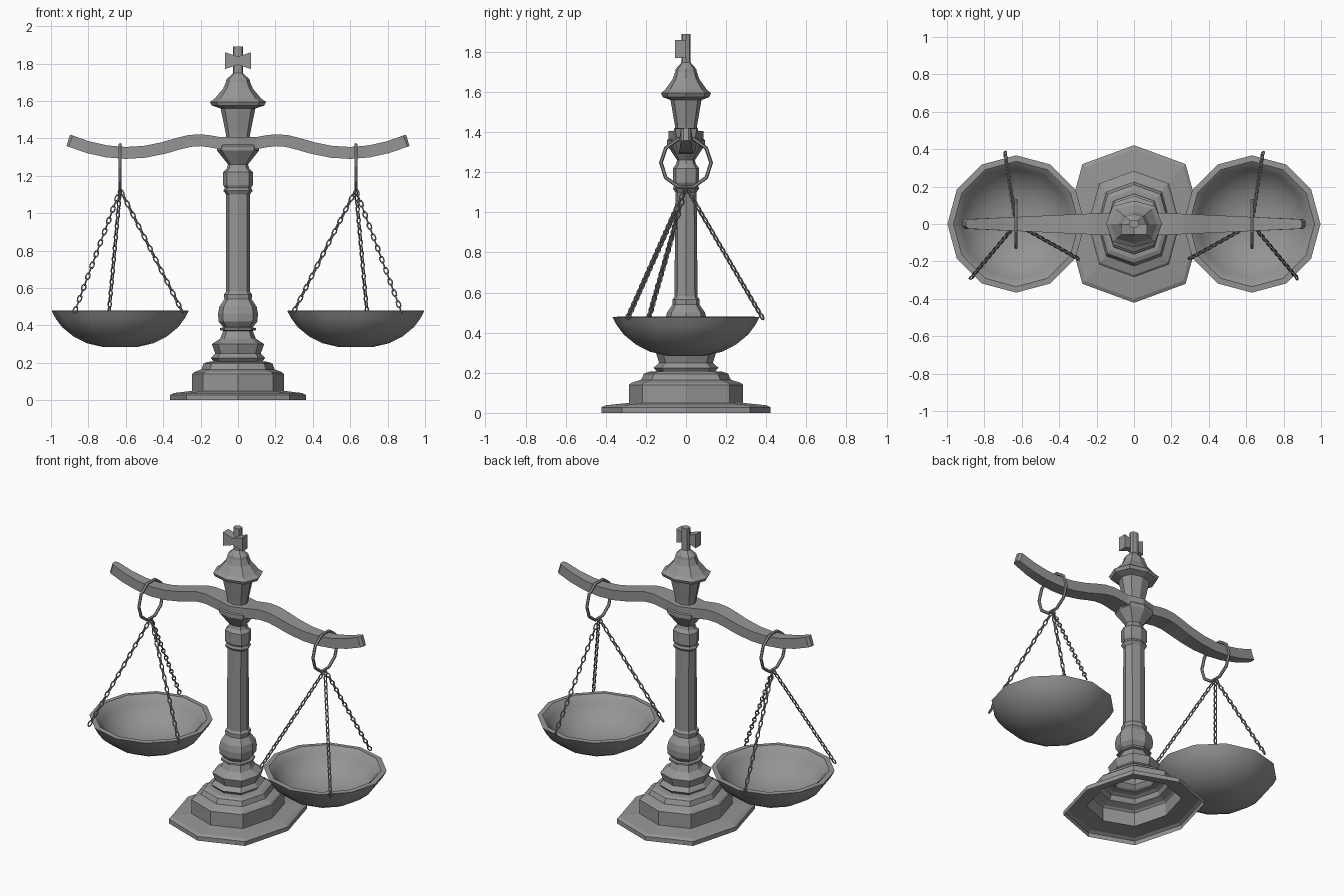
import bpy, bmesh, math
from mathutils import Vector, Matrix

old = bpy.data.objects.get("Cube")
if old:
    bpy.data.objects.remove(old, do_unlink=True)

metal = bpy.data.materials.new("grey_metal")
metal.use_nodes = True
metal.diffuse_color = (0.3, 0.3, 0.3, 1)
metal.node_tree.nodes["Principled BSDF"].inputs["Base Color"].default_value = (0.3, 0.3, 0.3, 1)


def finish(name, bm, smooth=None):
    bmesh.ops.recalc_face_normals(bm, faces=bm.faces)
    mesh = bpy.data.meshes.new(name)
    bm.to_mesh(mesh)
    bm.free()
    mesh.materials.append(metal)
    obj = bpy.data.objects.new(name, mesh)
    bpy.context.collection.objects.link(obj)
    if smooth:
        bpy.ops.object.select_all(action='DESELECT')
        obj.select_set(True)
        bpy.context.view_layer.objects.active = obj
        bpy.ops.object.shade_smooth_by_angle(angle=math.radians(smooth))
    return obj


def loft(name, sections, cap_start=True, cap_end=True, smooth=None):
    """Skin a row of closed cross-sections."""
    bm = bmesh.new()
    rows = [[bm.verts.new(p) for p in s] for s in sections]
    for a, b in zip(rows, rows[1:]):
        n = len(a)
        for i in range(n):
            j = (i + 1) % n
            bm.faces.new((a[i], a[j], b[j], b[i]))
    if cap_start:
        bm.faces.new(rows[0])
    if cap_end:
        bm.faces.new(rows[-1])
    return finish(name, bm, smooth)


def octagon(r, z):
    # Deeper than wide at the foot, shallower towards the top
    ry = r * max(0.83, 1.16 - 0.6 * max(0, z - 0.15))
    k, m = 0.76 * r, 0.76 * ry
    return [(r, 0, z), (k, m, z), (0, ry, z), (-k, m, z),
            (-r, 0, z), (-k, -m, z), (0, -ry, z), (k, -m, z)]


def pillar(name, profile, **caps):
    return loft(name, [octagon(r, z) for r, z in profile], **caps)


# Hollow stepped foot
pillar("base", [(.363, 0), (.363, .028), (.345, .038), (.245, .05), (.245, .14),
                (.235, .15), (.195, .165), (.185, .195), (.165, .205), (.13, .207),
                (.145, .225), (.122, .25), (.14, .3), (.095, .33), (.078, .372)],
       cap_start=False)

# Bulb, shaft and collar
pillar("column", [(.075, .37), (.095, .374), (.095, .386), (.078, .39), (.103, .42),
                  (.107, .46), (.1, .5), (.073, .54), (.075, .565), (.064, .58),
                  (.064, 1.1), (.079, 1.12), (.07, 1.135), (.079, 1.15),
                  (.079, 1.22), (.06, 1.24), (.053, 1.262)])

# Flared hub, lantern-shaped head and roof
pillar("head", [(.053, 1.26), (.113, 1.335), (.113, 1.36), (.063, 1.405), (.066, 1.43),
                (.093, 1.56), (.14, 1.575), (.15, 1.595), (.125, 1.612), (.08, 1.665),
                (.065, 1.7), (.062, 1.715), (.035, 1.74), (.025, 1.75)])

# Finial post with a flared crosspiece on its front
pillar("finial_post", [(.027, 1.745), (.027, 1.89)])
loft("finial_crosspiece",
     [[(x, y, 1.815 + s * h) for y, s in ((-.055, -1), (0, -1), (0, 1), (-.055, 1))]
      for x, h in ((-.07, .045), (0, .022), (.07, .045))])

# Wavy beam, mirrored about the hub
half = [(.1, 1.375), (.15, 1.384), (.2, 1.39), (.26, 1.386), (.32, 1.371), (.4, 1.348),
        (.5, 1.328), (.6, 1.322), (.7, 1.33), (.8, 1.352), (.895, 1.385), (.908, 1.389)]
path = [(-x, z) for x, z in reversed(half)] + [(0, 1.373)] + half
sections = []
for i, (x, z) in enumerate(path):
    x0, z0 = path[max(i - 1, 0)]
    x1, z1 = path[min(i + 1, len(path) - 1)]
    n = Vector((z0 - z1, 0, x1 - x0)).normalized() * 0.032
    w = .088 if x == 0 else .066 - .045 * abs(x)
    if abs(x) > .9:
        w = .012
    c = Vector((x, 0, z))
    sections.append([c + n * s + Vector((0, w * t, 0))
                     for s, t in ((-1, -1), (-1, 1), (1, 1), (1, -1))])
loft("beam", sections)


def torus(bm, major, minor, n, m, sx=1.0):
    """Torus about the y axis, narrowed along x."""
    rows = []
    for i in range(n):
        a = 2 * math.pi * i / n
        row = []
        for j in range(m):
            b = 2 * math.pi * j / m
            row.append(bm.verts.new((math.cos(a) * (major * sx + minor * math.cos(b)),
                                     minor * math.sin(b),
                                     math.sin(a) * (major + minor * math.cos(b)))))
        rows.append(row)
    for i in range(n):
        a, b = rows[i], rows[(i + 1) % n]
        for j in range(m):
            k = (j + 1) % m
            bm.faces.new((a[j], a[k], b[k], b[j]))
    return [v for r in rows for v in r]


def chain(name, start, end):
    bm = bmesh.new()
    span = end - start
    count = round(span.length / 0.034)
    aim = span.to_track_quat('Z', 'Y').to_matrix().to_4x4()
    for i in range(count):
        verts = torus(bm, 0.021, 0.0042, 8, 5, 0.5)
        place = Matrix.Translation(start + span * ((i + .5) / count))
        twist = Matrix.Rotation(math.radians(45 + 90 * (i % 2)), 4, 'Z')
        bmesh.ops.transform(bm, matrix=place @ aim @ twist, verts=verts)
    finish(name, bm)


# Ring, chains and pan on each arm
pan_profile = [(.09, .284), (.18, .305), (.25, .341), (.31, .39), (.345, .437),
               (.367, .478), (.335, .48), (.312, .462), (.295, .435), (.25, .385),
               (.18, .342), (.09, .318)]
hooks = {"back": (.06, .385), "outer": (.245, -.293), "inner": (-.335, -.187)}
for side, s in (("left", 1), ("right", -1)):
    cx = 0.63 * s
    bm = bmesh.new()
    verts = torus(bm, 0.125, 0.0095, 10, 6)
    bmesh.ops.transform(bm, verts=verts, matrix=Matrix.Translation((cx, 0, 1.247))
                        @ Matrix.Rotation(math.pi / 2, 4, 'Z'))
    finish(side + "_ring", bm)
    for where, (dx, dy) in hooks.items():
        chain(f"{side}_{where}_chain", Vector((cx, 0, 1.125)),
              Vector((cx + dx * s, dy, .468)))
    loft(side + "_pan",
         [[(cx + r * math.cos(i * math.pi / 6), r * math.sin(i * math.pi / 6), z)
           for i in range(12)] for r, z in pan_profile], smooth=38)
